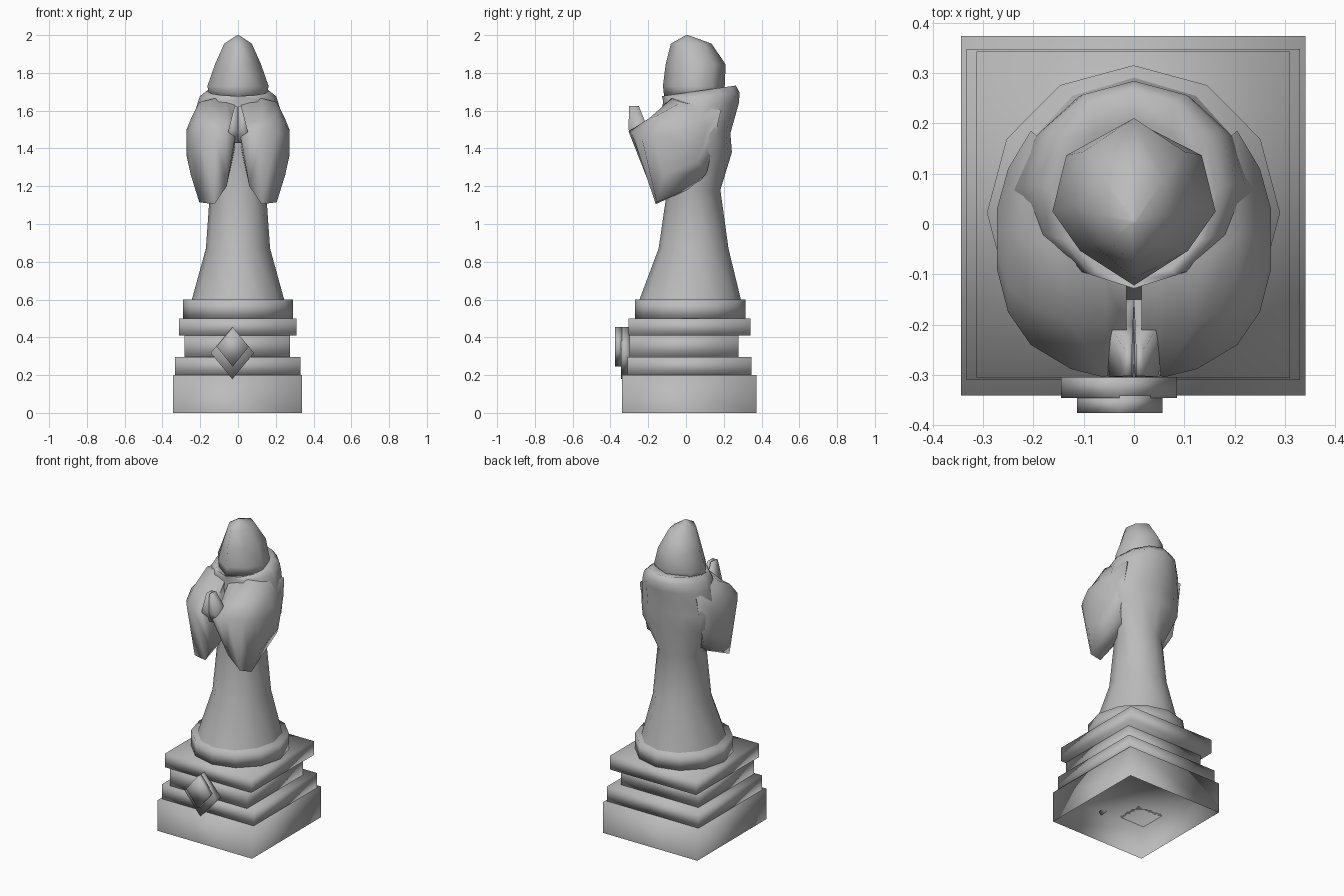
import bpy, bmesh, math
from mathutils import Vector

cube = bpy.data.objects.get("Cube")
if cube:
    bpy.data.objects.remove(cube)

stone = bpy.data.materials.new("stone_grey")
stone.use_nodes = True
GREY = (0.5, 0.5, 0.5, 1)
stone.diffuse_color = GREY
stone.node_tree.nodes["Principled BSDF"].inputs["Base Color"].default_value = GREY


def skin(name, loops, start=True, mirror=False, angle=100):
    """Skin a row of matching loops, capped, with optional open start and x mirroring."""
    bm = bmesh.new()
    rows = [[bm.verts.new(p) for p in loop] for loop in loops]
    n = len(rows[0])
    for a, b in zip(rows, rows[1:]):
        for i in range(n):
            j = (i + 1) % n
            bm.faces.new((a[i], a[j], b[j], b[i]))
    if start:
        bm.faces.new(rows[0][::-1])
    bm.faces.new(rows[-1])
    bmesh.ops.recalc_face_normals(bm, faces=bm.faces)
    mesh = bpy.data.meshes.new(name)
    bm.to_mesh(mesh)
    bm.free()
    mesh.materials.append(stone)
    ob = bpy.data.objects.new(name, mesh)
    bpy.context.collection.objects.link(ob)
    if mirror:
        ob.modifiers.new("mirror", 'MIRROR')
    bpy.ops.object.select_all(action='DESELECT')
    ob.select_set(True)
    bpy.context.view_layer.objects.active = ob
    bpy.ops.object.shade_smooth_by_angle(angle=math.radians(angle))


def ring(shape, z, x0, x1, y0, y1, tilt=0.0):
    """Fit a unit outline into a rectangle at height z, rising to the back by tilt."""
    cx, cy, hx, hy = (x0 + x1) / 2, (y0 + y1) / 2, (x1 - x0) / 2, (y1 - y0) / 2
    return [Vector((cx + hx * u, cy + hy * v, z + tilt * v)) for u, v in shape]


def mirrored(half):
    return half + [(-u, v) for u, v in half[-2:0:-1]]


square = [(1, 1), (1, -1), (-1, -1), (-1, 1)]
twelve = [(math.sin(k * math.tau / 12), math.cos(k * math.tau / 12)) for k in range(12)]
hood_outline = mirrored([(0, 1), (.83, .58), (1, -.1), (.66, -.58), (0, -1)])
diamond = [(0, 1), (1, 0), (0, -1), (-1, 0)]

# Stepped square plinth: the bottom block is hollow and open underneath
steps = [("plinth_base", 0, .2, -.343, .34, -.34, .373),
         ("plinth_step", .2, .295, -.333, .33, -.31, .347),
         ("plinth_neck", .295, .41, -.283, .275, -.3, .277),
         ("plinth_top", .41, .5, -.313, .31, -.305, .342)]
for name, lo, hi, *box in steps:
    skin(name, [ring(square, z, *box) for z in (lo, hi)], start=lo > 0)

# Round ring under the robe
skin("foot_ring", [ring(twelve, z, -.292, .29, -.27, .315) for z in (.5, .6)])

# Robe from hem to neck: height, half width, front, back, tilt
robe = [(.59, .247, -.25, .293, 0), (.87, .17, -.145, .225, 0),
        (1.18, .148, -.1, .182, 0), (1.38, .235, -.1, .243, 0),
        (1.48, .255, -.12, .235, 0), (1.62, .22, -.125, .28, .02),
        (1.675, .203, -.122, .284, .02), (1.705, .166, -.128, .264, .028),
        (1.695, .145, -.11, .2, .025)]
skin("robe", [ring(twelve, z, -w, w, f, b, t) for z, w, f, b, t in robe])

# Pointed hood
hood = [(1.67, .152, -.115, .195), (1.73, .162, -.122, .205), (1.845, .122, -.108, .21),
        (1.955, .073, -.08, .135), (2.0, .004, .0, .01)]
skin("hood", [ring(hood_outline, z, -w, w, f, b) for z, w, f, b in hood])

# Arms and sleeves: side sections (y, z) from the middle out to the elbow
sleeve = {
    .015: [(-.13, 1.42), (-.29, 1.46), (-.205, 1.53), (-.11, 1.64), (0, 1.6), (0, 1.4)],
    .06: [(-.19, 1.2), (-.304, 1.49), (-.2, 1.535), (-.1, 1.65), (0, 1.6), (0, 1.25)],
    .125: [(-.16, 1.105), (-.288, 1.485), (-.195, 1.56), (-.075, 1.665), (.12, 1.64), (.05, 1.2)],
    .205: [(-.155, 1.115), (-.24, 1.48), (-.16, 1.57), (-.025, 1.645), (.185, 1.6), (.11, 1.27)],
    .25: [(-.12, 1.26), (-.175, 1.47), (-.125, 1.53), (-.02, 1.555), (.11, 1.51), (.06, 1.33)],
    .272: [(-.06, 1.36), (-.09, 1.46), (-.06, 1.49), (-.02, 1.5), (.03, 1.48), (0, 1.38)],
}
skin("sleeves", [[Vector((x, y, z)) for y, z in sec] for x, sec in sleeve.items()],
     mirror=True, angle=75)

# Praying hands
hands = [(1.43, 0, .062, -.27, -.15), (1.5, .002, .05, -.304, -.2),
         (1.625, .004, .018, -.302, -.25)]
skin("hands", [ring(square, *h) for h in hands], mirror=True)

# Layered diamond badge on the front of the plinth
for name, x0, x1, z0, z1, y0, y1 in [
        ("badge_back", -.145, .085, .18, .455, -.345, -.3),
        ("badge_front", -.113, .057, .245, .455, -.375, -.34)]:
    cx, cz, hx, hz = (x0 + x1) / 2, (z0 + z1) / 2, (x1 - x0) / 2, (z1 - z0) / 2
    skin(name, [[Vector((cx + hx * u, y, cz + hz * v)) for u, v in diamond]
                for y in (y1, y0)])
